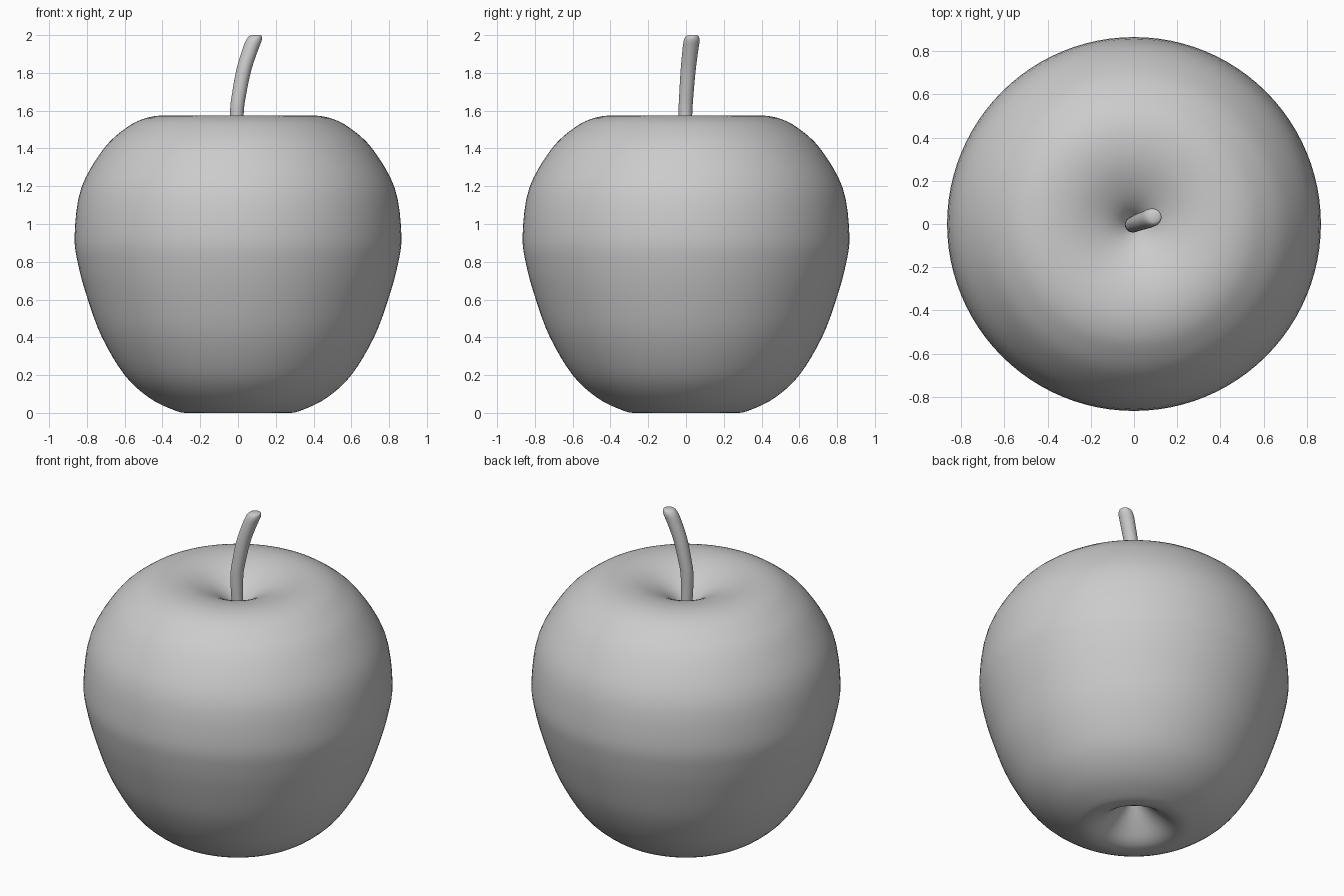
import bpy, bmesh, math
from mathutils import Vector

if "Cube" in bpy.data.objects:
    bpy.data.objects.remove(bpy.data.objects["Cube"])


def smooth_path(points, steps):
    """Catmull-Rom curve through the points."""
    p = [Vector(q) for q in points]
    p = [2 * p[0] - p[1]] + p + [2 * p[-1] - p[-2]]
    out = []
    for i in range(1, len(p) - 2):
        a, b, c, d = p[i - 1:i + 3]
        for s in range(steps):
            t = s / steps
            out.append(0.5 * (2 * b + (c - a) * t + (2 * a - 5 * b + 4 * c - d) * t ** 2
                              + (3 * b - a - 3 * c + d) * t ** 3))
    out.append(p[-2])
    return out


def ring_body(name, rings, sides):
    """Skin a stack of horizontal rings (x, y, z, radius), closed at both ends."""
    bm = bmesh.new()
    loops = []
    for x, y, z, r in rings:
        loops.append([bm.verts.new((x + r * math.cos(2 * math.pi * k / sides),
                                    y + r * math.sin(2 * math.pi * k / sides), z))
                      for k in range(sides)])
    for lo, hi in zip(loops, loops[1:]):
        for k in range(sides):
            n = (k + 1) % sides
            bm.faces.new((lo[k], lo[n], hi[n], hi[k]))
    bm.faces.new(loops[0][::-1])
    bm.faces.new(loops[-1])
    bmesh.ops.remove_doubles(bm, verts=bm.verts, dist=1e-5)
    bmesh.ops.recalc_face_normals(bm, faces=bm.faces)
    mesh = bpy.data.meshes.new(name)
    bm.to_mesh(mesh)
    bm.free()
    obj = bpy.data.objects.new(name, mesh)
    bpy.context.collection.objects.link(obj)
    bpy.ops.object.select_all(action='DESELECT')
    obj.select_set(True)
    bpy.context.view_layer.objects.active = obj
    bpy.ops.object.shade_smooth_by_angle(angle=math.radians(50))
    return obj


# Fruit body: lathe profile (radius, z) from bottom dimple to top dimple
profile = [(0.002, 0.2), (0.06, 0.14), (0.13, 0.075), (0.2, 0.02), (0.265, 0.0),
           (0.34, 0.015), (0.47, 0.08), (0.6, 0.2), (0.72, 0.4), (0.795, 0.6),
           (0.845, 0.78), (0.865, 0.94), (0.83, 1.19), (0.71, 1.4), (0.59, 1.51),
           (0.49, 1.56), (0.38, 1.575), (0.26, 1.557), (0.14, 1.505),
           (0.06, 1.44), (0.002, 1.35)]
ring_body("apple_body", [(0, 0, z, max(r, 0.001)) for r, z in smooth_path(profile, 4)], 96)

# Stem: leaning, slightly thicker toward the rounded tip
stem = [(0, 0, 1.33, 0.03), (-0.006, -0.003, 1.58, 0.036), (0.008, 0.003, 1.7, 0.038),
        (0.032, 0.012, 1.82, 0.04), (0.064, 0.023, 1.92, 0.042),
        (0.083, 0.03, 1.97, 0.042), (0.092, 0.033, 1.993, 0.034), (0.096, 0.034, 2.0, 0.022)]
ring_body("stem", smooth_path(stem, 4), 24)
